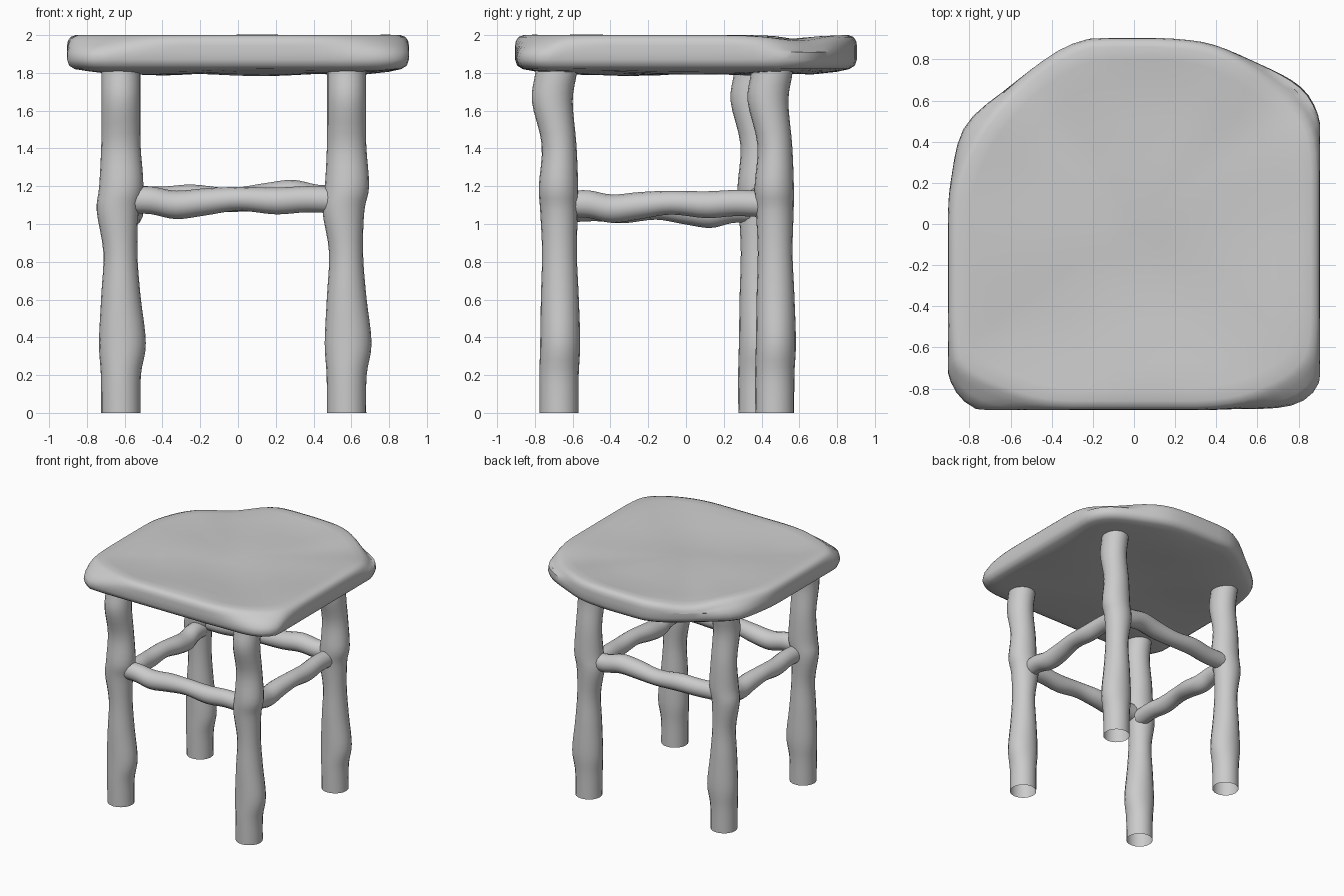
import bpy
import bmesh
from math import sin, cos, pi, atan2, exp, radians
from mathutils import Vector

default_cube = bpy.data.objects.get("Cube")
if default_cube:
    bpy.data.objects.remove(default_cube, do_unlink=True)

# One plain grey for the whole stool
grey = bpy.data.materials.new("plain_grey")
grey.use_nodes = True
grey.diffuse_color = (0.6, 0.6, 0.6, 1)
shader = next(n for n in grey.node_tree.nodes if n.type == "BSDF_PRINCIPLED")
shader.inputs["Base Color"].default_value = grey.diffuse_color
shader.inputs["Roughness"].default_value = 0.7


def spline(points, steps, closed=False):
    """Smooth Catmull-Rom curve through the points."""
    points = [Vector(p) for p in points]
    count = len(points)

    def pick(i):
        return points[i % count] if closed else points[max(0, min(count - 1, i))]

    result = []
    for i in range(count if closed else count - 1):
        a, b, c, d = (pick(i + k) for k in (-1, 0, 1, 2))
        for s in range(steps):
            t = s / steps
            result.append(0.5 * (2 * b + (c - a) * t + (2 * a - 5 * b + 4 * c - d) * t * t
                                 + (3 * b - a - 3 * c + d) * t ** 3))
    return result if closed else result + [points[-1]]


def loft(name, rings, cap=False):
    """Skin a stack of closed rings into one smooth object."""
    bm = bmesh.new()
    rows = [[bm.verts.new(p) for p in ring] for ring in rings]
    for low, high in zip(rows, rows[1:]):
        for i in range(len(low)):
            j = (i + 1) % len(low)
            bm.faces.new((low[i], low[j], high[j], high[i]))
    if cap:
        for row in (rows[0][::-1], rows[-1]):
            middle = sum((v.co for v in row), Vector()) / len(row)
            hub = bm.verts.new(middle)
            for i in range(len(row)):
                bm.faces.new((row[i], row[(i + 1) % len(row)], hub))
    mesh = bpy.data.meshes.new(name)
    bm.to_mesh(mesh)
    bm.free()
    mesh.materials.append(grey)
    obj = bpy.data.objects.new(name, mesh)
    bpy.context.collection.objects.link(obj)
    bpy.ops.object.select_all(action="DESELECT")
    obj.select_set(True)
    bpy.context.view_layer.objects.active = obj
    bpy.ops.object.shade_smooth_by_angle(angle=radians(40))
    return obj


def tube(rows, sides):
    """Oval rings from rows of offset x, offset y, radius x, radius y, height."""
    turns = [2 * pi * k / sides for k in range(sides)]
    return [[Vector((x + rx * cos(a), y + ry * sin(a), z)) for a in turns]
            for x, y, rx, ry, z in rows]


# Legs: one knobbly open-ended branch, repeated
leg_rows = spline([
    (0, 0, .104, .103, 0), (0, 0, .106, .104, .2), (.008, .006, .124, .106, .37),
    (0, .004, .104, .1, .62), (-.003, .002, .09, .092, .85), (-.017, 0, .111, .1, 1.07),
    (.002, -.003, .117, .104, 1.2), (0, 0, .104, .092, 1.42), (0, -.036, .103, .108, 1.65),
    (0, -.016, .103, .11, 1.8), (0, -.016, .1, .108, 1.88)], 4)
leg_spots = {
    "front_left_leg": (.575, -.672), "front_right_leg": (-.62, -.672),
    "back_left_leg": (.575, .47), "back_right_leg": (-.62, .38)}
for name, (x, y) in leg_spots.items():
    loft(name, tube(leg_rows, 20)).location = (x, y, 0)

# Rungs: one wavy stick laid between pairs of legs; first offset points down
rung_rows = spline([
    (0, 0, .07, .066, 0), (0, 0, .073, .07, .1), (.024, .008, .075, .078, .22),
    (.008, .01, .072, .076, .36), (-.008, -.004, .063, .068, .52),
    (.003, -.008, .071, .07, .7), (-.006, 0, .069, .068, .85), (0, 0, .07, .066, 1)], 4)
rungs = {
    "front_rung": ((-.57, -.672), (.53, -.672), 1.125, 1),
    "left_rung": ((.545, -.62), (.545, .42), 1.105, 1),
    "right_rung": ((-.59, .34), (-.59, -.62), 1.078, 1),
    "back_rung": ((.53, .46), (-.57, .39), 1.135, -1)}
for name, (start, end, height, flip) in rungs.items():
    start, end = Vector((*start, height)), Vector((*end, height))
    along = end - start
    side = along.normalized().cross(Vector((0, 0, -1)))
    rings = [[start + along * p.z + side * p.y + Vector((0, 0, -flip * p.x)) for p in ring]
             for ring in tube(rung_rows, 14)]
    if flip > 0:
        rings = rings[::-1]
    loft(name, rings)

# Seat: rounded slab with a dished top and swollen, worn corners
outline = spline([
    (-.4, -.9), (0, -.905), (.4, -.9), (.65, -.84), (.84, -.72), (.9, -.55),
    (.905, -.1), (.9, .35), (.83, .55), (.68, .7), (.44, .85), (.2, .9),
    (-.22, .9), (-.5, .75), (-.74, .5), (-.87, .24), (-.905, 0), (-.9, -.55),
    (-.85, -.73), (-.64, -.84)], 4, closed=True)


def near(angle, degrees, spread):
    gap = (angle - radians(degrees) + pi) % (2 * pi) - pi
    return exp(-(gap / radians(spread)) ** 2)


def seat_ring(scale, swell, z):
    ring = []
    for p in outline:
        a = atan2(p.y, p.x)
        bulge = (.1 * near(a, -130, 11) + .09 * near(a, -46, 11)
                 + .06 * near(a, 38, 14) + .06 * near(a, 150, 13))
        grow = 1 + swell * bulge
        x, y = (max(-.905, min(.905, c * grow)) * scale for c in p)
        lift = 0
        if z > 1.93:
            lift -= .045 * near(a, 127, 14) + .035 * near(a, 40, 13)
            lift *= scale ** 3
        if scale < .9:
            wave = sin(5 * x + 1) * sin(6 * y + 2 * x)
            lift += .012 * wave * (1 - scale ** 4)
        ring.append((x, y, z + lift))
    return ring


seat_layers = [
    (.15, 1, 1.795), (.35, 1, 1.795), (.55, 1, 1.795), (.75, 1, 1.8), (.88, 1, 1.81),
    (.955, 1, 1.82), (.987, 1, 1.838), (1, 1, 1.87), (1, .9, 1.91), (1, .5, 1.945),
    (.995, .15, 1.97), (.98, 0, 1.99), (.95, 0, 2), (.88, 0, 1.998), (.75, 0, 1.988),
    (.55, 0, 1.978), (.35, 0, 1.972), (.15, 0, 1.97)]
loft("seat", [seat_ring(*layer) for layer in seat_layers], cap=True)
